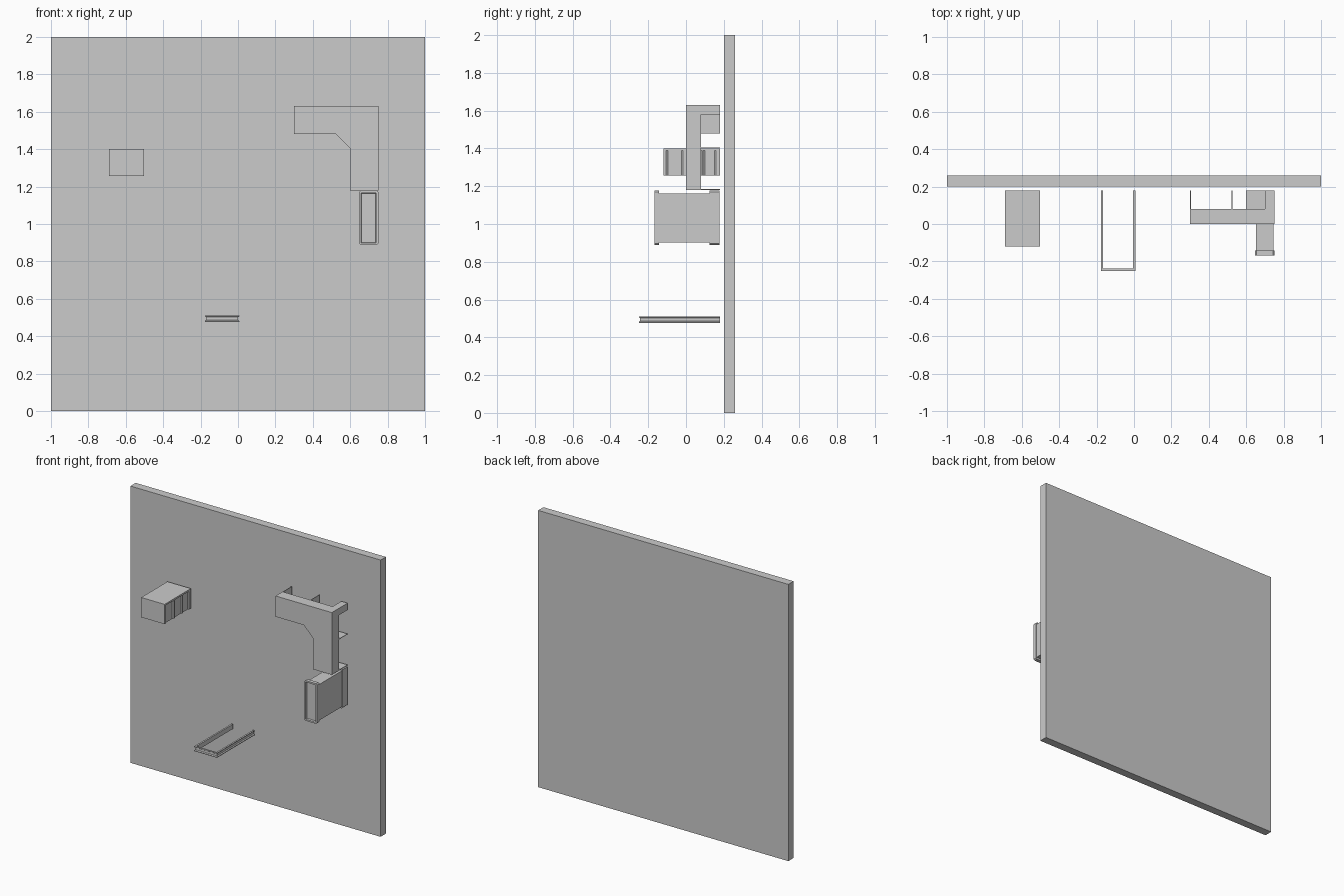
import bpy, bmesh
from mathutils import Vector

if "Cube" in bpy.data.objects:
    bpy.data.objects.remove(bpy.data.objects["Cube"])


def finish(name, bm):
    bmesh.ops.recalc_face_normals(bm, faces=bm.faces)
    mesh = bpy.data.meshes.new(name)
    bm.to_mesh(mesh)
    bm.free()
    obj = bpy.data.objects.new(name, mesh)
    bpy.context.collection.objects.link(obj)
    return obj


def prism(name, points, offset):
    """Extrude a closed outline of 3D points by an offset vector."""
    bm = bmesh.new()
    face = bm.faces.new([bm.verts.new(p) for p in points])
    geom = bmesh.ops.extrude_face_region(bm, geom=[face])["geom"]
    verts = [g for g in geom if isinstance(g, bmesh.types.BMVert)]
    bmesh.ops.translate(bm, verts=verts, vec=Vector(offset))
    return finish(name, bm)


def box(name, x0, x1, y0, y1, z0, z1):
    return prism(name, [(x0, y0, z0), (x1, y0, z0), (x1, y1, z0), (x0, y1, z0)],
                 (0, 0, z1 - z0))


def front_profile(name, xz, y0, y1):
    return prism(name, [(x, y0, z) for x, z in xz], (0, y1 - y0, 0))


# Backing wall
box("wall_panel", -1, 1, 0.2, 0.26, 0, 2)

# Box on the left: grooved right side with a lip along the top
plan = [(-0.69, -0.12), (-0.503, -0.12), (-0.503, -0.105), (-0.51, -0.095),
        (-0.51, -0.025), (-0.503, -0.015), (-0.503, 0.0), (-0.51, 0.01),
        (-0.51, 0.075), (-0.503, 0.085), (-0.503, 0.09), (-0.51, 0.1),
        (-0.51, 0.15), (-0.503, 0.16), (-0.503, 0.18), (-0.69, 0.18)]
prism("left_box", [(x, y, 1.257) for x, y in plan], (0, 0, 0.131))
box("left_box_top", -0.69, -0.503, -0.12, 0.18, 1.388, 1.4)

# Angled bracket front: upper arm and lower leg
front_profile("bracket_arm", [(0.30, 1.63), (0.75, 1.63), (0.75, 1.405),
                              (0.60, 1.405), (0.525, 1.48), (0.30, 1.48)], 0, 0.08)
box("bracket_leg", 0.60, 0.75, 0, 0.08, 1.18, 1.405)

# Corner post and thin tabs reaching back towards the wall
box("bracket_corner_post", 0.70, 0.75, 0.08, 0.18, 1.58, 1.63)
for i, x in enumerate((0.30, 0.522)):
    box(f"upright_tab_{i + 1}", x, x + 0.004, 0.08, 0.18, 1.48, 1.63)
for i, z in enumerate((1.18, 1.404)):
    box(f"flat_tab_{i + 1}", 0.60, 0.75, 0.08, 0.18, z, z + 0.004)


# Box on the lower right with a flared cap at both ends
def end_cap(name, y_outer, y_inner):
    c, x0, x1, z0, z1 = 0.008, 0.647, 0.75, 0.888, 1.178
    outline = [(x0 + c, z0), (x1 - c, z0), (x1, z0 + c), (x1, z1 - c),
               (x1 - c, z1), (x0 + c, z1), (x0, z1 - c), (x0, z0 + c)]
    bm = bmesh.new()
    face = bm.faces.new([bm.verts.new((x, y_inner, z)) for x, z in outline])
    geom = bmesh.ops.extrude_face_region(bm, geom=[face])["geom"]
    bmesh.ops.translate(bm, vec=(0, y_outer - y_inner, 0),
                        verts=[g for g in geom if isinstance(g, bmesh.types.BMVert)])
    bmesh.ops.recalc_face_normals(bm, faces=bm.faces)
    outer = min(bm.faces, key=lambda f: abs(f.calc_center_median().y - y_outer))
    bmesh.ops.inset_region(bm, faces=[outer], thickness=0.012)
    bmesh.ops.inset_region(bm, faces=[outer], thickness=0.003, depth=-0.012)
    finish(name, bm)


box("right_box_body", 0.653, 0.746, -0.145, 0.13, 0.902, 1.162)
end_cap("right_box_front_cap", -0.168, -0.142)
end_cap("right_box_back_cap", 0.177, 0.124)

# U-shaped rail: channel section swept along three sides
section = [(0, 0.477), (0, 0.482), (0.006, 0.487), (0.006, 0.502),
           (0, 0.506), (0, 0.511), (0.012, 0.511), (0.012, 0.477)]
bm = bmesh.new()
rows = []
for sx, y, follow in ((-1, 0.18, 0), (-1, -0.25, 1), (1, -0.25, 1), (1, 0.18, 0)):
    rows.append([bm.verts.new((-0.085 + sx * (0.092 - d), y + follow * d, z))
                 for d, z in section])
n = len(section)
for a, b in zip(rows, rows[1:]):
    for i in range(n):
        j = (i + 1) % n
        bm.faces.new((a[i], a[j], b[j], b[i]))
bm.faces.new(rows[0])
bm.faces.new(rows[-1])
finish("u_rail", bm)
